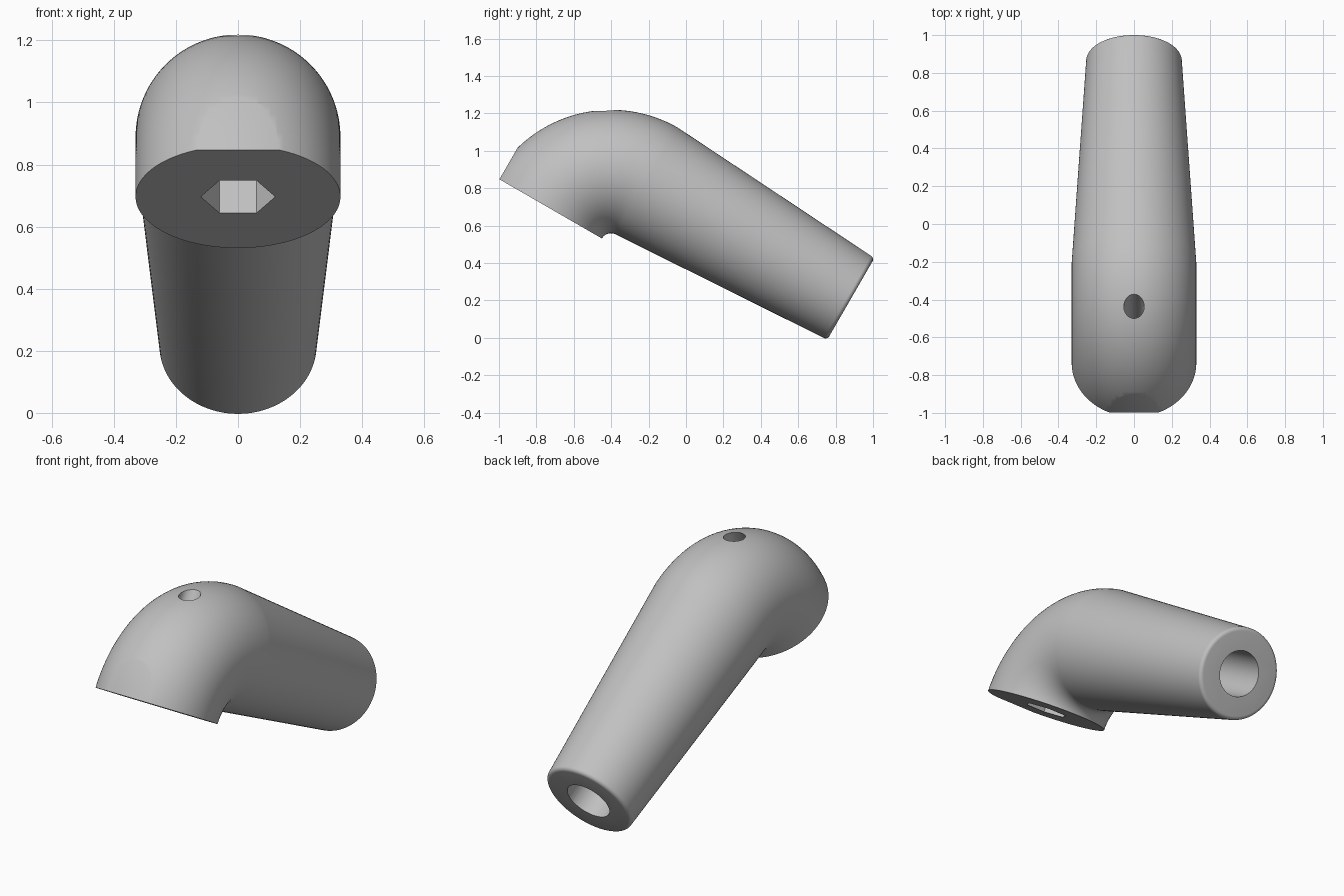
import bpy, bmesh, math
from mathutils import Vector

if "Cube" in bpy.data.objects:
    bpy.data.objects.remove(bpy.data.objects["Cube"])

# Key dimensions
BEND, TUBE, TIP, FILLET = 0.386, 0.33, 0.252, 0.022
LENGTH = 1.258
PIVOT = Vector((0, -0.401, 0.503))
X = Vector((1, 0, 0))


def yz(deg):
    a = math.radians(deg)
    return Vector((0, math.cos(a), math.sin(a)))


def loft(name, rings, n, phase=0.0):
    """Closed solid through rings given as (centre, in-plane direction, radius)."""
    bm = bmesh.new()
    loops = []
    for c, u, r in rings:
        angles = [phase + 2 * math.pi * i / n for i in range(n)]
        loops.append([bm.verts.new(c + r * (math.cos(t) * u + math.sin(t) * X))
                      for t in angles])
    for a, b in zip(loops, loops[1:]):
        for i in range(n):
            j = (i + 1) % n
            bm.faces.new((a[i], a[j], b[j], b[i]))
    bm.faces.new(loops[0])
    bm.faces.new(loops[-1])
    bmesh.ops.recalc_face_normals(bm, faces=bm.faces[:])
    me = bpy.data.meshes.new(name)
    bm.to_mesh(me)
    bm.free()
    ob = bpy.data.objects.new(name, me)
    bpy.context.collection.objects.link(ob)
    return ob


# Elbow: quarter-turn bend, then the tapered handle with a rounded end
rings = []
for k in range(33):
    u = yz(150 - 90 * k / 32)
    rings.append((PIVOT + BEND * u, u, TUBE))
up, axis = yz(60), yz(-30)
start = PIVOT + BEND * up
slope = (TIP - TUBE) / LENGTH
s = LENGTH - FILLET
rings.append((start + axis * s, up, TUBE + slope * s))
for k in range(1, 7):
    a = math.pi / 2 * k / 6
    rings.append((start + axis * (s + FILLET * math.sin(a)), up,
                  TUBE + slope * s - FILLET * (1 - math.cos(a))))
body = loft("elbow_handle", rings, 96)

# Flat trimmed off the front of the bend
front = yz(150)
mouth = PIVOT + BEND * front
bm = bmesh.new()
bm.from_mesh(body.data)
cut = bmesh.ops.bisect_plane(bm, geom=bm.verts[:] + bm.edges[:] + bm.faces[:], dist=1e-5,
                             plane_co=mouth + 0.303 * front, plane_no=front,
                             clear_outer=True)
edges = [e for e in cut["geom_cut"] if isinstance(e, bmesh.types.BMEdge)]
bmesh.ops.edgeloop_fill(bm, edges=edges)
bmesh.ops.recalc_face_normals(bm, faces=bm.faces[:])
bm.to_mesh(body.data)
bm.free()

# Bores: hexagonal nut pocket, bolt hole, handle socket
end = start + axis * LENGTH
cutters = [
    loft("nut_pocket", [(mouth - 0.1 * up, front, 0.12), (mouth + 0.3 * up, front, 0.12)],
         6, math.radians(30)),
    loft("bolt_hole", [(mouth + 0.2 * up, front, 0.054), (mouth + 0.9 * up, front, 0.054)], 32),
    loft("handle_socket", [(end - 0.8 * axis, up, 0.126), (end + 0.1 * axis, up, 0.126)], 48),
]
bpy.context.view_layer.objects.active = body
body.select_set(True)
for c in cutters:
    c.hide_render = True
    m = body.modifiers.new(c.name, "BOOLEAN")
    m.operation, m.solver, m.object = "DIFFERENCE", "EXACT", c
    bpy.ops.object.modifier_apply(modifier=m.name)
    bpy.data.objects.remove(c)

# Colour and shading
grey = bpy.data.materials.new("grey")
grey.diffuse_color = (0.53, 0.53, 0.53, 1)
grey.use_nodes = True
grey.node_tree.nodes["Principled BSDF"].inputs["Base Color"].default_value = grey.diffuse_color
body.data.materials.clear()
body.data.materials.append(grey)
for p in body.data.polygons:
    p.material_index = 0
bpy.ops.object.shade_smooth_by_angle(angle=math.radians(30))
